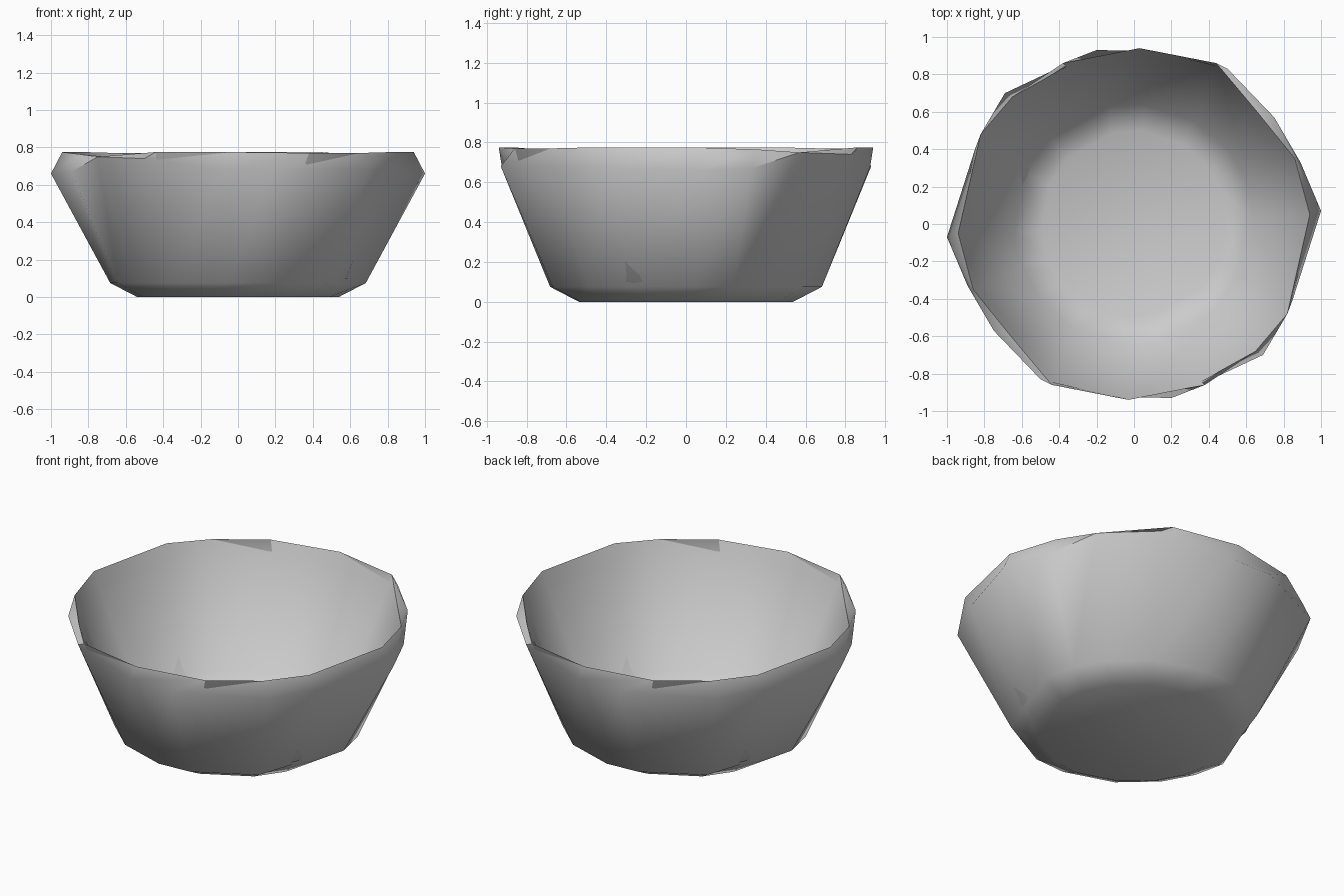
import bpy, bmesh, math
from mathutils import Vector

cube = bpy.data.objects.get("Cube")
if cube:
    bpy.data.objects.remove(cube, do_unlink=True)

# One grey for the whole bowl
grey = bpy.data.materials.new("plain_grey")
grey.use_nodes = True
colour = (0.6, 0.6, 0.6, 1)
grey.diffuse_color = colour
grey.node_tree.nodes["Principled BSDF"].inputs["Base Color"].default_value = colour

# Half outlines of the uneven rim and shoulder; the other half is the same turned half round
RIM = [(.94, .05, .775), (.86, .35, .765), (.65, .61, .745), (.44, .86, .775),
       (.03, .94, .775), (-.38, .86, .77), (-.65, .68, .77), (-.82, .48, .775)]
SHOULDER = [(1, .07, .66), (.89, .33, .67), (.75, .57, .75), (.5, .83, .74),
            (.08, .925, .68), (-.2, .93, .68), (-.69, .7, .68), (-.85, .4, .67)]


def full(half):
    return [Vector((x * s, y * s, z)) for s in (1, -1) for x, y, z in half]


rim, shoulder = full(RIM), full(SHOULDER)
bm = bmesh.new()


def scaled_ring(points, scale, drop):
    return [bm.verts.new((p.x * scale, p.y * scale, p.z - drop)) for p in points]


def round_ring(radius, z):
    flat = [Vector((p.x, p.y, 0)).normalized() * radius for p in shoulder]
    return [bm.verts.new((p.x, p.y, z)) for p in flat]


# Rings from the foot, up the outside, over the lip and down the inside
rings = [
    round_ring(.54, 0),
    round_ring(.685, .075),
    scaled_ring(shoulder, 1, 0),
    scaled_ring(rim, 1, 0),
    scaled_ring(rim, .965, .085),
    round_ring(.64, .1),
    round_ring(.5, .04),
]

# The foot corner is cut in on two opposite sides
for i in (7, 15):
    rings[1][i].co.xy *= .9

for low, high in zip(rings, rings[1:]):
    for i in range(len(low)):
        j = (i + 1) % len(low)
        bm.faces.new((low[i], low[j], high[j], high[i]))
bm.faces.new(rings[0][::-1])
bm.faces.new(rings[-1])
bmesh.ops.recalc_face_normals(bm, faces=bm.faces)

mesh = bpy.data.meshes.new("bowl")
bm.to_mesh(mesh)
bm.free()
mesh.materials.append(grey)
bowl = bpy.data.objects.new("bowl", mesh)
bpy.context.collection.objects.link(bowl)

# Smooth walls with a crisp lip
bpy.ops.object.select_all(action='DESELECT')
bowl.select_set(True)
bpy.context.view_layer.objects.active = bowl
bpy.ops.object.shade_smooth_by_angle(angle=math.radians(60))
